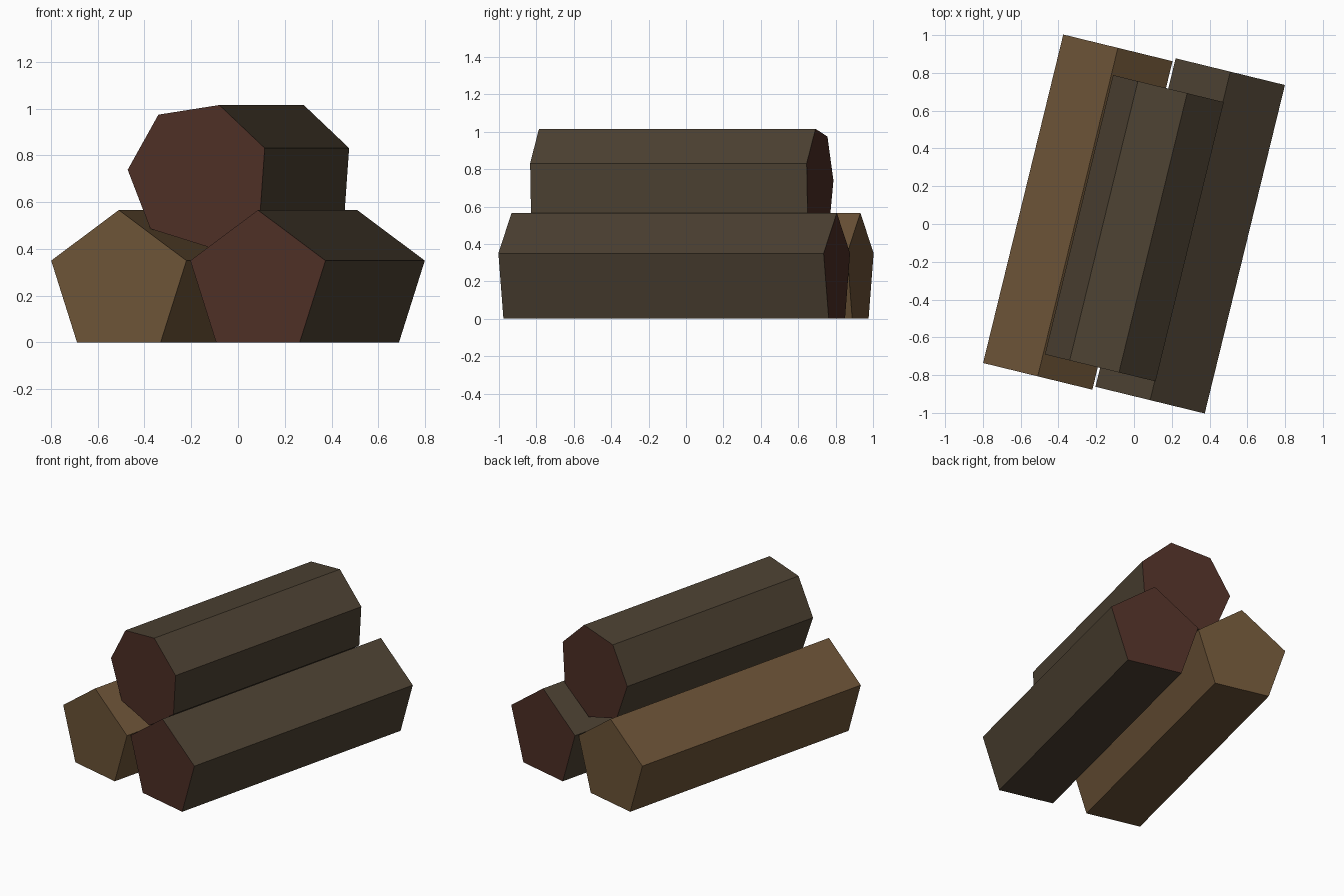
import bpy, bmesh, math

if "Cube" in bpy.data.objects:
    bpy.data.objects.remove(bpy.data.objects["Cube"])

YAW = -math.radians(13.72)   # whole pile is turned slightly about z


def material(name, rgb):
    m = bpy.data.materials.new(name)
    m.diffuse_color = (*rgb, 1.0)
    m.use_nodes = True
    m.node_tree.nodes["Principled BSDF"].inputs["Base Color"].default_value = m.diffuse_color
    return m


tan_wood = material("tan_wood", (0.150, 0.087, 0.038))
dark_bark = material("dark_bark", (0.073, 0.053, 0.032))
red_cut_end = material("red_cut_end", (0.074, 0.028, 0.019))


def make_log(name, center, sides, radius, length, roll, bark, cut):
    """Flat-sided prism along local y; roll is the first corner's angle from up."""
    bm = bmesh.new()
    rings = []
    for y in (-length / 2, length / 2):
        ring = []
        for i in range(sides):
            t = math.radians(roll) + 2 * math.pi * i / sides
            ring.append(bm.verts.new((radius * math.sin(t), y, radius * math.cos(t))))
        rings.append(ring)
    front, back = rings
    # bark faces
    for i in range(sides):
        j = (i + 1) % sides
        bm.faces.new((front[i], front[j], back[j], back[i]))
    # cut ends
    for ring in rings:
        bm.faces.new(ring).material_index = 1
    bmesh.ops.recalc_face_normals(bm, faces=bm.faces)
    mesh = bpy.data.meshes.new(name)
    bm.to_mesh(mesh)
    bm.free()
    mesh.materials.append(bark)
    mesh.materials.append(cut)
    obj = bpy.data.objects.new(name, mesh)
    obj.location = center
    obj.rotation_euler = (0, 0, YAW)
    bpy.context.collection.objects.link(obj)
    return obj


R = 0.313
BASE_Z = R * math.cos(math.pi / 5)   # pentagon rests flat on the ground

# two five-sided logs on the ground
make_log("left_log", (-0.2975, 0.063, BASE_Z), 5, R, 1.79, 0, tan_wood, tan_wood)
make_log("right_log", (0.2975, -0.063, BASE_Z), 5, R, 1.79, 0, dark_bark, red_cut_end)
# seven-sided log lying on top
make_log("top_log", (0.012, -0.025, 0.716), 7, R, 1.522, 17, dark_bark, red_cut_end)
